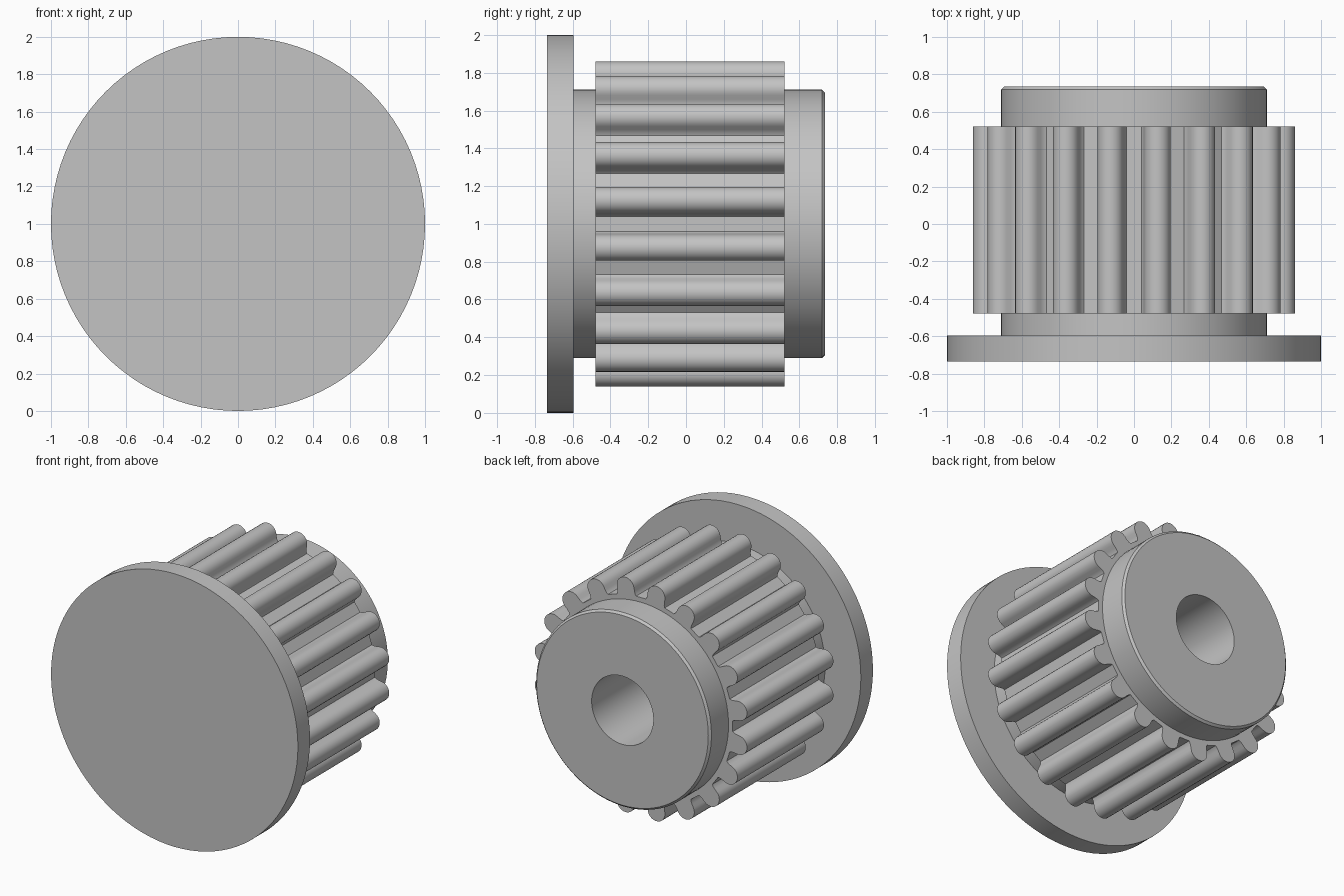
import bpy, bmesh, math

cube = bpy.data.objects.get("Cube")
if cube:
    bpy.data.objects.remove(cube, do_unlink=True)

AXIS_Z = 1.0
TEETH = 20
SEGMENTS = 96

# Single grey metal
steel = bpy.data.materials.new("grey_metal")
steel.use_nodes = True
grey = (0.55, 0.55, 0.55, 1)
steel.diffuse_color = grey
steel.node_tree.nodes["Principled BSDF"].inputs["Base Color"].default_value = grey


def polar(radius, angle, y):
    return (radius * math.cos(angle), y, AXIS_Z + radius * math.sin(angle))


def finish(name, bm):
    bmesh.ops.remove_doubles(bm, verts=bm.verts, dist=0.0001)
    bmesh.ops.recalc_face_normals(bm, faces=bm.faces)
    mesh = bpy.data.meshes.new(name)
    bm.to_mesh(mesh)
    bm.free()
    mesh.materials.append(steel)
    obj = bpy.data.objects.new(name, mesh)
    bpy.context.collection.objects.link(obj)
    bpy.ops.object.select_all(action='DESELECT')
    obj.select_set(True)
    bpy.context.view_layer.objects.active = obj
    bpy.ops.object.shade_smooth_by_angle(angle=math.radians(30))
    return obj


def skin(bm, rings, closed=False):
    """Join equal rings of points with quads."""
    loops = [[bm.verts.new(p) for p in ring] for ring in rings]
    pairs = list(zip(loops, loops[1:]))
    if closed:
        pairs.append((loops[-1], loops[0]))
    for a, b in pairs:
        for i in range(len(a)):
            j = (i + 1) % len(a)
            bm.faces.new((a[i], a[j], b[j], b[i]))
    return loops


def lathe(name, profile):
    """Turn a (radius, y) profile around the axle and cap both ends."""
    bm = bmesh.new()
    angles = [math.tau * i / SEGMENTS for i in range(SEGMENTS)]
    loops = skin(bm, [[polar(r, a, y) for a in angles] for r, y in profile])
    bm.faces.new(loops[0])
    bm.faces.new(loops[-1])
    return finish(name, bm)


# Closed front flange
lathe("front_flange", [(1.0, -0.735), (1.0, -0.595)])

# Hub with chamfered rear rim and blind bore
lathe("hub", [(0.71, -0.6), (0.71, 0.72), (0.695, 0.735),
              (0.25, 0.735), (0.25, -0.59)])

# One tooth outline: (across, outward), root fillet, flank and round tip
half = [(0.078, 0.741), (0.072, 0.755), (0.07, 0.775)]
tip = [(0.07 * math.cos(math.pi * k / 12), 0.8 + 0.07 * math.sin(math.pi * k / 12))
       for k in range(13)]
tooth = half + tip + [(-x, r) for x, r in reversed(half)]

# Repeat the tooth round the ring
outline = []
for n in range(TEETH):
    centre = math.tau * (n + 0.5) / TEETH
    outline += [(math.hypot(x, r), centre - math.atan2(x, r)) for x, r in tooth]

# Toothed ring, a sleeve around the hub
bm = bmesh.new()
front, back, inner = -0.478, 0.522, 0.7
skin(bm, [[polar(inner, a, front) for r, a in outline],
          [polar(r, a, front) for r, a in outline],
          [polar(r, a, back) for r, a in outline],
          [polar(inner, a, back) for r, a in outline]], closed=True)
finish("toothed_ring", bm)
